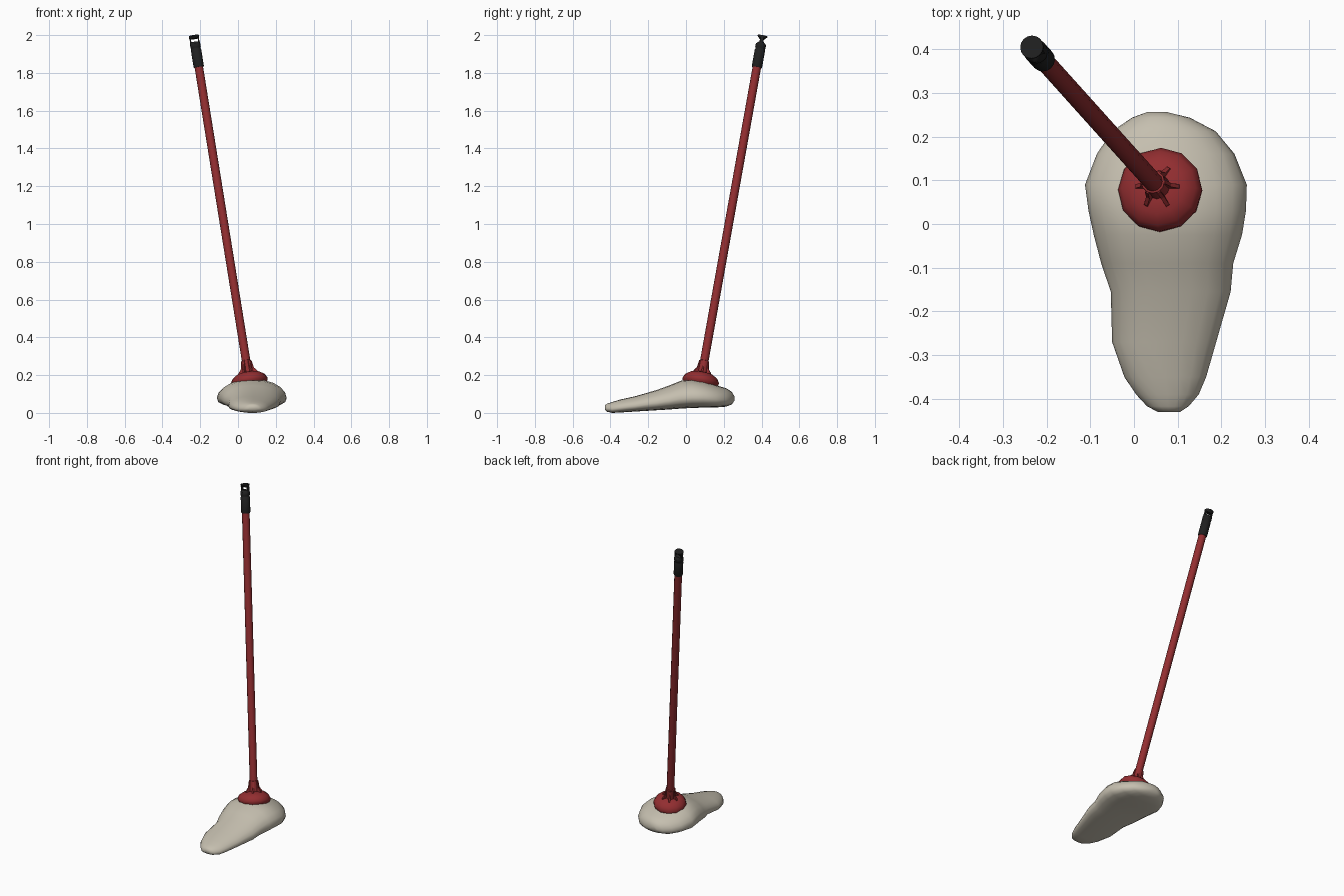
import bpy, bmesh, math
from mathutils import Vector, Matrix

if "Cube" in bpy.data.objects:
    bpy.data.objects.remove(bpy.data.objects["Cube"])


def material(name, rgb):
    m = bpy.data.materials.new(name)
    m.diffuse_color = (*rgb, 1)
    m.use_nodes = True
    m.node_tree.nodes["Principled BSDF"].inputs["Base Color"].default_value = m.diffuse_color
    return m


CREAM = material("cream cotton", (0.56, 0.52, 0.43))
RED = material("red plastic", (0.29, 0.027, 0.03))
BLACK = material("black grip", (0.014, 0.014, 0.014))

# Leaning frame shared by the socket, handle and grip
axis = Vector((-0.161, 0.179, 1)).normalized()
side = Vector((0, 1, 0)).cross(axis).normalized()
front = axis.cross(side)
LEAN = Matrix((side, front, axis)).transposed().to_4x4()
LEAN.translation = Vector((0.06, 0.078, 0.17))


def finish(name, bm, mat, matrix=None, angle=40):
    bmesh.ops.recalc_face_normals(bm, faces=bm.faces)
    me = bpy.data.meshes.new(name)
    bm.to_mesh(me)
    bm.free()
    if matrix:
        me.transform(matrix)
    me.materials.append(mat)
    ob = bpy.data.objects.new(name, me)
    bpy.context.collection.objects.link(ob)
    bpy.ops.object.select_all(action='DESELECT')
    ob.select_set(True)
    bpy.context.view_layer.objects.active = ob
    bpy.ops.object.shade_smooth_by_angle(angle=math.radians(angle))
    return ob


def skin(bm, rings):
    """Bridge a list of point rings and cap both ends."""
    loops = [[bm.verts.new(p) for p in r] for r in rings]
    n = len(loops[0])
    for a, b in zip(loops, loops[1:]):
        for i in range(n):
            j = (i + 1) % n
            bm.faces.new((a[i], a[j], b[j], b[i]))
    bm.faces.new(loops[0])
    bm.faces.new(loops[-1])


def lathe(name, profile, mat, n=12, angle=40):
    """Profile rows are (x radius, y radius, distance along the handle)."""
    bm = bmesh.new()
    skin(bm, [[(rx * math.cos(2 * math.pi * i / n), ry * math.sin(2 * math.pi * i / n), t)
               for i in range(n)] for rx, ry, t in profile])
    return finish(name, bm, mat, LEAN, angle)


# Mop head: cross-sections as (y, left x, right x, bottom z, top z)
sections = [
    (-0.430, 0.055, 0.105, 0.016, 0.040),
    (-0.417, 0.030, 0.125, 0.006, 0.049),
    (-0.390, 0.005, 0.148, 0.000, 0.058),
    (-0.350, -0.022, 0.165, 0.002, 0.070),
    (-0.270, -0.050, 0.188, 0.007, 0.088),
    (-0.155, -0.053, 0.221, 0.014, 0.121),
    (-0.090, -0.075, 0.227, 0.018, 0.145),
    (-0.025, -0.092, 0.247, 0.023, 0.171),
    (0.030, -0.104, 0.256, 0.026, 0.178),
    (0.090, -0.112, 0.258, 0.028, 0.170),
    (0.160, -0.085, 0.230, 0.029, 0.146),
    (0.212, -0.050, 0.187, 0.033, 0.131),
    (0.243, -0.005, 0.128, 0.045, 0.111),
    (0.256, 0.030, 0.075, 0.064, 0.088),
]
N = 20
rings = []
for y, x0, x1, z0, z1 in sections:
    cx, hw = (x0 + x1) / 2, (x1 - x0) / 2
    zc = z0 + 0.36 * (z1 - z0)      # widest level sits low
    ring = []
    for i in range(N):
        c, s = math.cos(2 * math.pi * i / N), math.sin(2 * math.pi * i / N)
        px = cx + hw * math.copysign(abs(c) ** 0.9, c)
        h = (z1 - zc) if s > 0 else (zc - z0)
        p = 1.05 if s > 0 else 0.7  # domed above, flatter below
        ring.append((px, y, zc + h * math.copysign(abs(s) ** p, s)))
    rings.append(ring)
bm = bmesh.new()
skin(bm, rings)
finish("mop_head", bm, CREAM, angle=80)

# Red socket dome, neck and collar
lathe("socket_dome", [(r, r, t) for r, t in (
    (0.088, -0.022), (0.096, -0.010), (0.097, 0.004), (0.086, 0.024),
    (0.062, 0.039), (0.030, 0.046))], RED, 12, 50)
lathe("socket_neck", [(r, r, t) for r, t in (
    (0.030, 0.035), (0.027, 0.070), (0.027, 0.108), (0.022, 0.110))], RED, 12)

# Ribs around the neck
for k in range(6):
    bm = bmesh.new()
    outline = [(0.012, 0.030), (0.053, 0.030), (0.050, 0.048), (0.035, 0.066), (0.029, 0.104), (0.012, 0.104)]
    skin(bm, [[(r, w, t) for r, t in outline] for w in (-0.0045, 0.0045)])
    finish("socket_rib_%d" % (k + 1), bm, RED,
           LEAN @ Matrix.Rotation(math.radians(60 * k), 4, 'Z'), 30)

# Long handle
lathe("handle", [(0.0225, 0.0225, 0.05), (0.0225, 0.0225, 1.73)], RED, 12)

# Grip sleeve, narrowing to the hanging eye
lathe("grip", [(rx, ry, t) for rx, ry, t in (
    (0.025, 0.025, 1.706), (0.0275, 0.0275, 1.712), (0.0275, 0.0275, 1.800),
    (0.0255, 0.0255, 1.803), (0.0255, 0.0255, 1.811), (0.0275, 0.0275, 1.814),
    (0.0275, 0.0275, 1.832), (0.0265, 0.015, 1.844))], BLACK, 16)
for sx, label in ((-1, "left"), (1, "right")):
    bm = bmesh.new()
    skin(bm, [[(sx * x, y, t) for x, y in ((0.018, -0.010), (0.025, -0.008), (0.025, 0.008), (0.018, 0.010))]
              for t in (1.840, 1.866)])
    finish("eye_post_" + label, bm, BLACK, LEAN, 40)
lathe("grip_cap", [(0.0265, 0.014, 1.862), (0.0268, 0.024, 1.872), (0.027, 0.027, 1.875),
                   (0.0265, 0.0265, 1.8785)], BLACK, 16)
